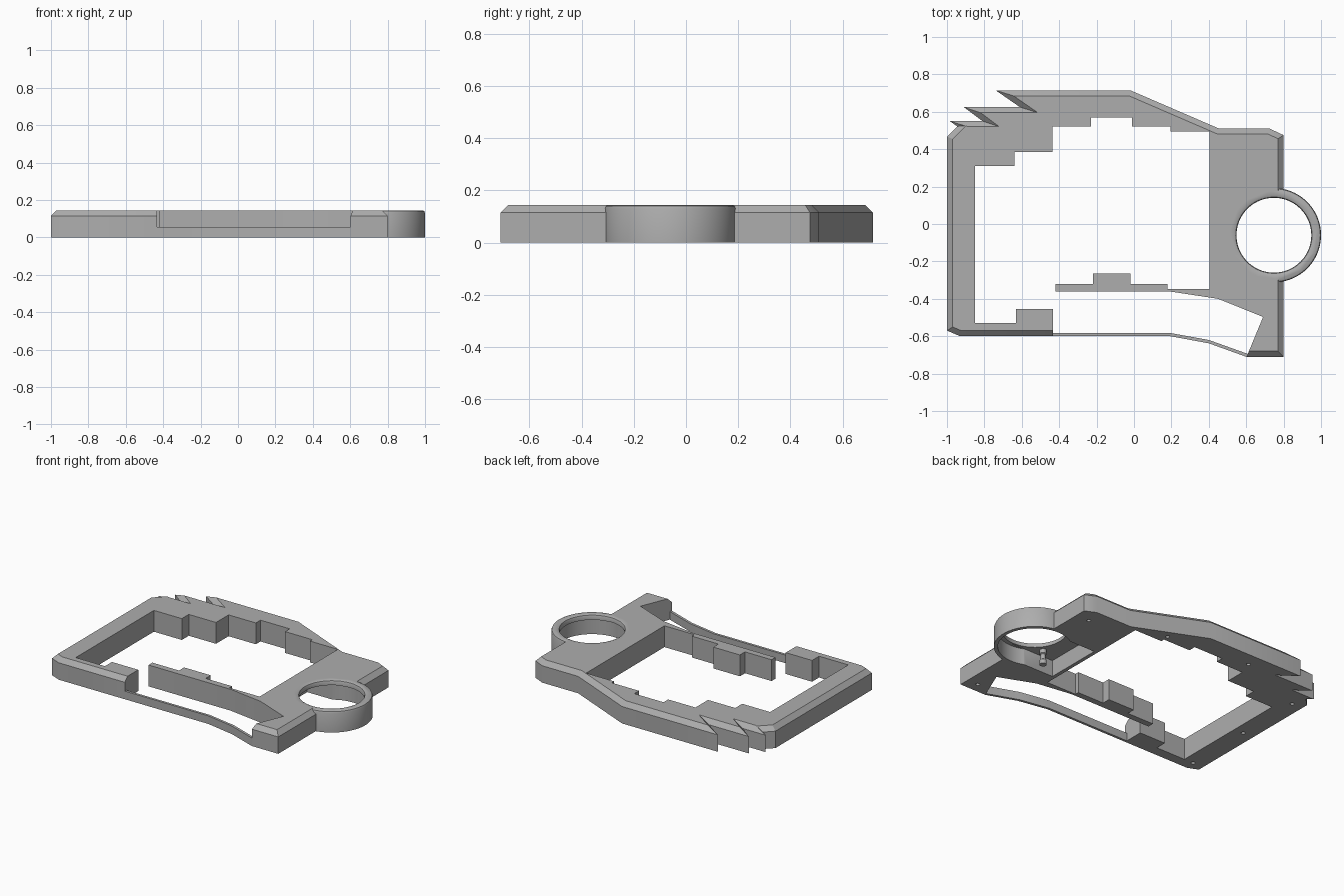
import bpy, bmesh, math
from mathutils import Vector

old = bpy.data.objects.get("Cube")
if old:
    bpy.data.objects.remove(old)

TOP, SHOULDER, CHAMFER = 0.145, 0.115, 0.03
HUB = (0.748, -0.06)

grey = bpy.data.materials.new("plain_grey")
grey.use_nodes = True
colour = (0.42, 0.42, 0.42, 1)
grey.diffuse_color = colour
grey.node_tree.nodes["Principled BSDF"].inputs["Base Color"].default_value = colour


def inset(pts, d):
    """Mitred inward offset of an anticlockwise outline."""
    out = []
    for i, p in enumerate(pts):
        p, a, b = Vector(p), Vector(pts[i - 1]), Vector(pts[(i + 1) % len(pts)])
        e, f = (p - a).normalized(), (b - p).normalized()
        n, m = Vector((-e.y, e.x)), Vector((-f.y, f.x))
        out.append(p + (n + m) * d / (1 + n.dot(m)))
    return out


def stack(name, layers):
    """Solid joining equal-sized outlines, each given as (points, height)."""
    bm = bmesh.new()
    rings = [[bm.verts.new((p[0], p[1], z)) for p in pts] for pts, z in layers]
    n = len(rings[0])
    bm.faces.new(rings[0][::-1])
    bm.faces.new(rings[-1])
    for lo, hi in zip(rings, rings[1:]):
        for i in range(n):
            j = (i + 1) % n
            bm.faces.new((lo[i], lo[j], hi[j], hi[i]))
    bmesh.ops.recalc_face_normals(bm, faces=bm.faces)
    mesh = bpy.data.meshes.new(name)
    bm.to_mesh(mesh)
    bm.free()
    mesh.materials.append(grey)
    ob = bpy.data.objects.new(name, mesh)
    bpy.context.collection.objects.link(ob)
    return ob


def circle(centre, r, n=96):
    return [(centre[0] + r * math.cos(2 * math.pi * i / n),
             centre[1] + r * math.sin(2 * math.pi * i / n)) for i in range(n)]


def prism(name, pts, z0, z1):
    return stack(name, [(pts, z0), (pts, z1)])


def lathe(name, centre, profile, n=96):
    return stack(name, [(circle(centre, r, n), z) for r, z in profile])


def combine(body, tool, how):
    mod = body.modifiers.new(how, 'BOOLEAN')
    mod.operation, mod.object, mod.solver = how, tool, 'EXACT'
    bpy.context.view_layer.objects.active = body
    bpy.ops.object.modifier_apply(modifier=mod.name)
    bpy.data.objects.remove(tool)


# Case body: outer outline with a chamfered top edge and notched back corner
outline = [(-1, -0.57), (-0.93, -0.6), (0.4, -0.6), (0.4, -0.71), (0.8, -0.71),
           (0.8, 0.475), (0.725, 0.51), (0.455, 0.51), (-0.02, 0.715),
           (-0.74, 0.715), (-0.61, 0.625), (-0.91, 0.625), (-0.81, 0.55),
           (-0.985, 0.55), (-0.945, 0.522), (-1, 0.467)]
body = stack("case_body", [(outline, 0), (outline, SHOULDER),
                           (inset(outline, CHAMFER), TOP)])

# Round dial housing with a softened rim
combine(body, lathe("housing", HUB, [(0.252, 0), (0.252, TOP - 0.015),
                                     (0.248, TOP - 0.005), (0.237, TOP)]), 'UNION')

# Stepped key opening, running out through the front edge
opening = [(-0.85, -0.53), (-0.63, -0.53), (-0.63, -0.455), (-0.432, -0.455),
           (-0.432, -0.8), (0.565, -0.8), (0.69, -0.497), (0.45, -0.4),
           (0.2, -0.362), (-0.42, -0.362), (-0.42, -0.32), (-0.22, -0.32),
           (-0.22, -0.265), (-0.02, -0.265), (-0.02, -0.32), (0.18, -0.32),
           (0.18, -0.347), (0.405, -0.347), (0.405, 0.495), (0.195, 0.495),
           (0.195, 0.52), (-0.01, 0.52), (-0.01, 0.57), (-0.23, 0.57),
           (-0.23, 0.52), (-0.435, 0.52), (-0.435, 0.385), (-0.64, 0.385),
           (-0.64, 0.31), (-0.85, 0.31)]
combine(body, prism("opening", opening, -0.1, 0.3), 'DIFFERENCE')

# Dial hole with a rounded lip
combine(body, lathe("dial_hole", HUB, [(0.2, -0.1), (0.2, TOP - 0.015), (0.204, TOP - 0.005),
                                       (0.215, TOP), (0.215, 0.3)]), 'DIFFERENCE')

# Hollow under the dial
combine(body, lathe("dial_recess", HUB, [(0.228, -0.1), (0.228, 0.11)]), 'DIFFERENCE')
pocket = [(0.43, -0.27), (0.75, -0.27), (0.75, 0.13), (0.43, 0.13)]
combine(body, prism("pocket", pocket, -0.1, 0.112), 'DIFFERENCE')

# Screw holes in the underside
for spot in [(0.7, 0.4), (0.2, 0.56), (-0.4, 0.62), (-0.92, 0.42),
             (-0.92, -0.05), (-0.92, -0.53), (0.72, -0.64)]:
    combine(body, lathe("screw_hole", spot, [(0.013, -0.1), (0.013, 0.08)], 16), 'DIFFERENCE')

# Low front rail bridging the open front edge
rail = [(-0.44, -0.6), (0.195, -0.6), (0.4, -0.638), (0.6, -0.71), (0.64, -0.71),
        (0.64, -0.695), (0.61, -0.695), (0.4, -0.62), (0.195, -0.583), (-0.44, -0.583)]
front_rail = prism("front_rail", rail, 0, 0.055)

# Small post inside the hollow
post = lathe("dial_post", (0.555, -0.21), [(0.022, 0.01), (0.022, 0.04), (0.015, 0.045),
                                           (0.015, 0.08), (0.022, 0.085), (0.022, 0.115)], 24)

for ob in (body, front_rail, post):
    bpy.ops.object.select_all(action='DESELECT')
    ob.select_set(True)
    bpy.context.view_layer.objects.active = ob
    bpy.ops.object.shade_smooth_by_angle(angle=math.radians(30))
